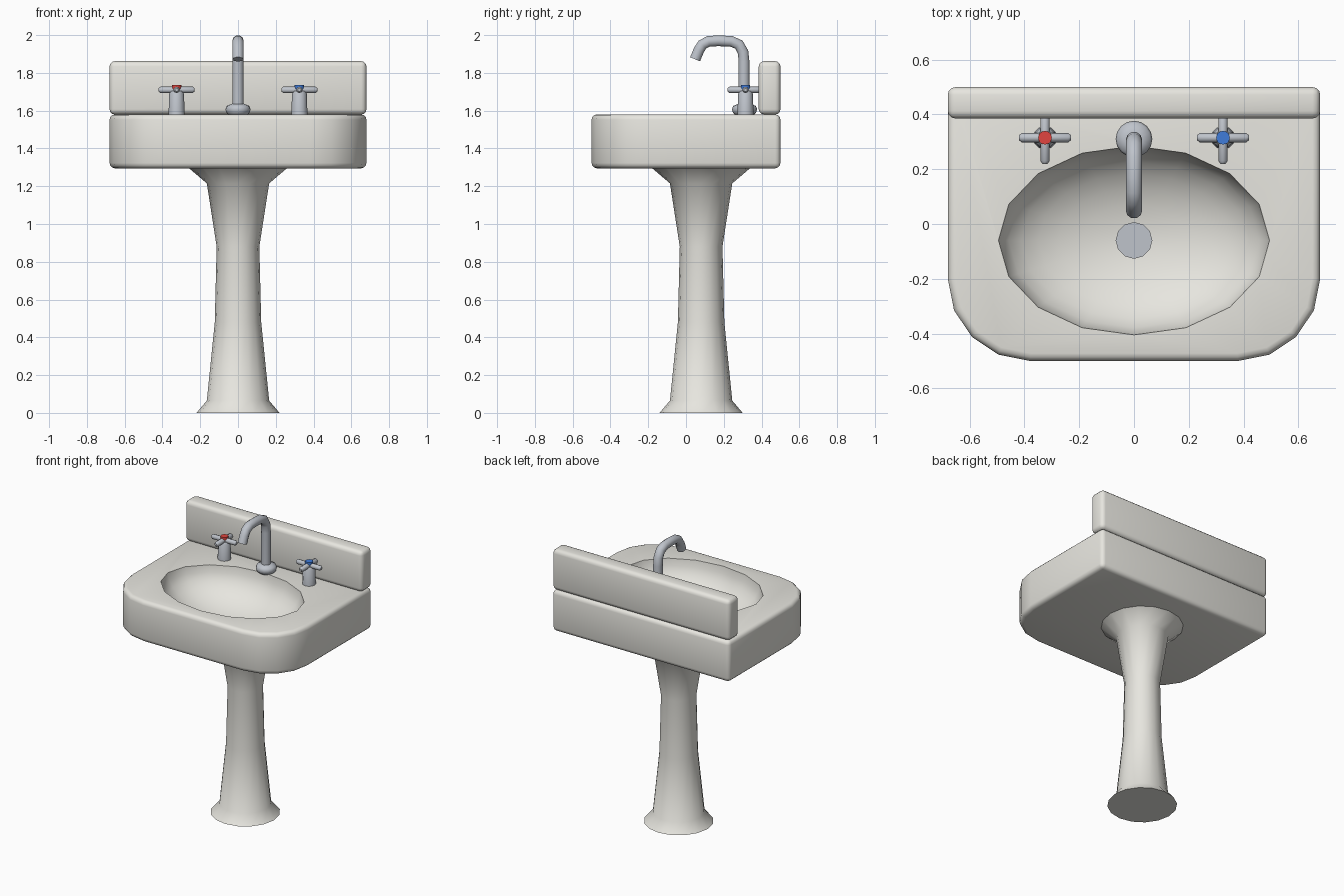
import bpy, bmesh
from math import sin, cos, pi, radians

if "Cube" in bpy.data.objects:
    bpy.data.objects.remove(bpy.data.objects["Cube"])


def material(name, rgb):
    m = bpy.data.materials.new(name)
    m.diffuse_color = (*rgb, 1)
    m.use_nodes = True
    m.node_tree.nodes["Principled BSDF"].inputs["Base Color"].default_value = m.diffuse_color
    return m


CERAMIC = material("ceramic", (0.80, 0.79, 0.74))
METAL = material("metal", (0.52, 0.55, 0.60))
RED = material("hot_red", (0.75, 0.06, 0.05))
BLUE = material("cold_blue", (0.05, 0.20, 0.70))


def activate(ob):
    bpy.ops.object.select_all(action='DESELECT')
    ob.select_set(True)
    bpy.context.view_layer.objects.active = ob


def smooth(ob, angle=35):
    activate(ob)
    bpy.ops.object.shade_smooth_by_angle(angle=radians(angle))


def make(name, bm, mat):
    bmesh.ops.recalc_face_normals(bm, faces=bm.faces)
    me = bpy.data.meshes.new(name)
    bm.to_mesh(me)
    bm.free()
    me.materials.append(mat)
    ob = bpy.data.objects.new(name, me)
    bpy.context.collection.objects.link(ob)
    return ob


def loft(name, rings, mat):
    """Closed skin over equal-length rings of points."""
    bm = bmesh.new()
    vs = [[bm.verts.new(p) for p in ring] for ring in rings]
    n = len(vs[0])
    for a, b in zip(vs, vs[1:]):
        for i in range(n):
            j = (i + 1) % n
            bm.faces.new((a[i], a[j], b[j], b[i]))
    bm.faces.new(vs[0][::-1])
    bm.faces.new(vs[-1])
    return make(name, bm, mat)


def lathe(name, profile, centre, sides, mat, yscale=1.0):
    cx, cy = centre
    ang = [2 * pi * i / sides for i in range(sides)]
    return loft(name, [[(cx + r * cos(a), cy + r * yscale * sin(a), z) for a in ang]
                       for r, z in profile], mat)


def apply_bevel(ob, width):
    m = ob.modifiers.new("bevel", 'BEVEL')
    m.width, m.segments, m.limit_method = width, 3, 'ANGLE'
    m.angle_limit = radians(40)
    activate(ob)
    bpy.ops.object.modifier_apply(modifier=m.name)


# Basin: slab with rounded front corners
right = [(0.38 + 0.30 * cos(a), -0.20 - 0.30 * sin(a))
         for a in [i * pi / 8 for i in range(5)]]
outline = [(0.68, 0.5)] + right + [(-x, y) for x, y in reversed(right)] + [(-0.68, 0.5)]
basin = loft("basin", [[(x, y, z) for x, y in outline] for z in (1.295, 1.58)], CERAMIC)
apply_bevel(basin, 0.028)

# Oval bowl cut into the basin
bowl = [(0.495, 1.70)] + [(0.495 * cos(t), 1.58 - 0.24 * sin(t))
                          for t in [i * pi / 16 for i in range(8)]] + [(0.03, 1.34)]
cutter = lathe("bowl_cutter", bowl, (0, -0.06), 16, CERAMIC, 0.345 / 0.495)
cutter.hide_render = True
cut = basin.modifiers.new("bowl", 'BOOLEAN')
cut.operation, cut.solver, cut.object = 'DIFFERENCE', 'EXACT', cutter
activate(basin)
bpy.ops.object.modifier_apply(modifier=cut.name)
bpy.data.objects.remove(cutter)
smooth(basin)

# Drain
smooth(lathe("drain", [(0.067, 1.325), (0.067, 1.355)], (0, -0.06), 12, METAL))

# Backsplash
splash = loft("backsplash", [[(x, y, z) for x, y in
              ((0.68, 0.5), (0.68, 0.385), (-0.68, 0.385), (-0.68, 0.5))]
              for z in (1.58, 1.862)], CERAMIC)
apply_bevel(splash, 0.028)
smooth(splash)

# Pedestal
smooth(lathe("pedestal", [(0.22, 0), (0.165, 0.065), (0.123, 0.48), (0.113, 0.88),
                          (0.165, 1.215), (0.265, 1.30)], (0, 0.08), 16, CERAMIC), 50)

# Faucet flange and bent spout
smooth(lathe("faucet_flange", [(0.045, 1.575), (0.06, 1.587), (0.067, 1.607),
                               (0.06, 1.625), (0.03, 1.637)], (0, 0.31), 16, METAL), 60)
path = [(0.307, 1.59), (0.307, 1.86), (0.302, 1.91), (0.28, 1.95), (0.24, 1.967),
        (0.17, 1.97), (0.12, 1.967), (0.087, 1.95), (0.068, 1.92), (0.048, 1.872)]
cu = bpy.data.curves.new("spout", 'CURVE')
cu.dimensions = '3D'
cu.bevel_depth, cu.bevel_resolution, cu.use_fill_caps = 0.03, 3, True
sp = cu.splines.new('POLY')
sp.points.add(len(path) - 1)
for p, (y, z) in zip(sp.points, path):
    p.co = (0, y, z, 1)
cu.materials.append(METAL)
spout = bpy.data.objects.new("spout", cu)
bpy.context.collection.objects.link(spout)
activate(spout)
bpy.ops.object.convert(target='MESH')
smooth(bpy.context.object, 50)

# Cross-handle taps, mirrored left and right
bar = [(-0.095, 0.009), (-0.085, 0.017), (0.085, 0.017), (0.095, 0.009)]
ring = [(cos(i * pi / 4), sin(i * pi / 4)) for i in range(8)]
for side, x, colour in (("hot", -0.325, RED), ("cold", 0.325, BLUE)):
    smooth(lathe(side + "_tap_stem", [(0.043, 1.575), (0.039, 1.69), (0.03, 1.705)],
                 (x, 0.315), 12, METAL))
    smooth(loft(side + "_tap_bar_across", [[(x + d, 0.315 + r * c, 1.71 + r * s)
                for c, s in ring] for d, r in bar], METAL), 50)
    smooth(loft(side + "_tap_bar_along", [[(x + r * c, 0.315 + d, 1.71 + r * s)
                for c, s in ring] for d, r in bar], METAL), 50)
    smooth(lathe(side + "_tap_cap", [(0.025, 1.715), (0.025, 1.737)], (x, 0.315), 12, colour))
